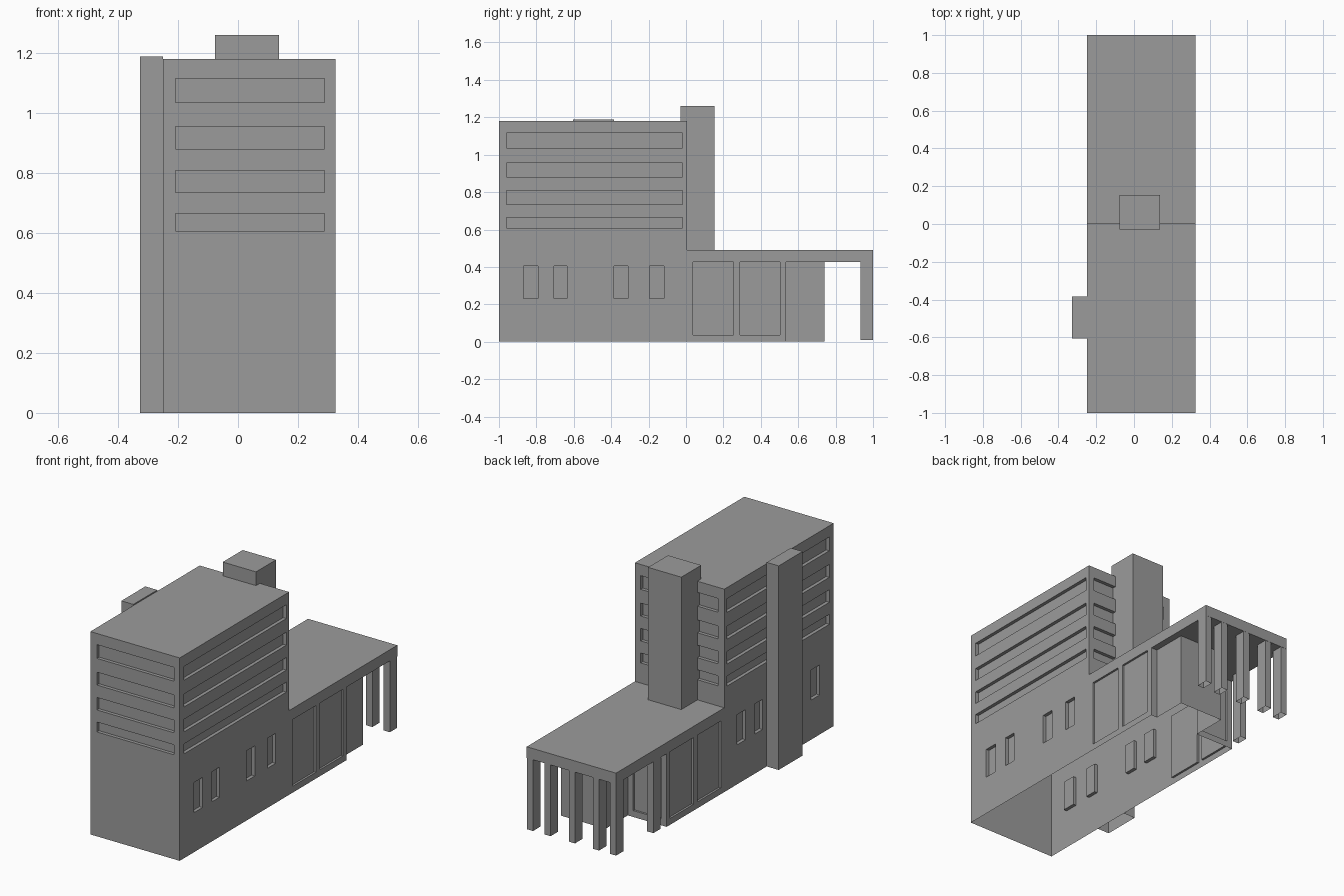
import bpy
import bmesh

cube = bpy.data.objects.get("Cube")
if cube:
    bpy.data.objects.remove(cube, do_unlink=True)

# One concrete colour
grey = bpy.data.materials.new("concrete grey")
grey.use_nodes = True
colour = (0.33, 0.33, 0.33, 1)
grey.diffuse_color = colour
grey.node_tree.nodes["Principled BSDF"].inputs["Base Color"].default_value = colour

LEFT, RIGHT = -0.25, 0.325        # side walls
FRONT, REAR, BACK = -1, 0.005, 1  # tower front, tower rear, canopy end
HALL_END = 0.535
ROOF, SOFFIT, TOP = 0.49, 0.425, 1.18


def add_box(bm, x, y, z):
    verts = [bm.verts.new((a, b, c)) for a in x for b in y for c in z]
    for f in ((0, 1, 3, 2), (4, 6, 7, 5), (0, 4, 5, 1),
              (2, 3, 7, 6), (0, 2, 6, 4), (1, 5, 7, 3)):
        bm.faces.new([verts[i] for i in f])


def open_bottom(bm, level):
    bm.normal_update()
    low = [f for f in bm.faces
           if all(abs(v.co.z - level) < 0.002 for v in f.verts)]
    bmesh.ops.delete(bm, geom=low, context='FACES')


def finish(bm, name):
    bmesh.ops.recalc_face_normals(bm, faces=bm.faces[:])
    mesh = bpy.data.meshes.new(name)
    bm.to_mesh(mesh)
    bm.free()
    mesh.materials.append(grey)
    obj = bpy.data.objects.new(name, mesh)
    bpy.context.collection.objects.link(obj)
    return obj


def box(name, x, y, z, hollow=False):
    bm = bmesh.new()
    add_box(bm, x, y, z)
    if hollow:
        bmesh.ops.recalc_face_normals(bm, faces=bm.faces[:])
        open_bottom(bm, z[0])
    return finish(bm, name)


# Main body: stepped side profile extruded across the width
profile = [(FRONT, 0), (HALL_END, 0), (HALL_END, SOFFIT), (BACK, SOFFIT),
           (BACK, ROOF), (REAR, ROOF), (REAR, TOP), (FRONT, TOP)]
bm = bmesh.new()
side = bm.faces.new([bm.verts.new((LEFT, y, z)) for y, z in profile])
ext = bmesh.ops.extrude_face_region(bm, geom=[side])
bmesh.ops.translate(bm, vec=(RIGHT - LEFT, 0, 0),
                    verts=[v for v in ext["geom"] if isinstance(v, bmesh.types.BMVert)])
body = finish(bm, "building_body")

# Entrance block under the canopy
porch = box("porch_helper", (0, 0.285), (0.5, 0.74), (0, 0.45))

# Cutters for the recessed windows and panels
cut = bmesh.new()
OUT = 0.03


def pocket_x(wall, sign, y, z, depth):
    add_box(cut, sorted((wall - sign * depth, wall + sign * OUT)), y, z)


def pocket_y(wall, sign, x, z, depth):
    add_box(cut, x, sorted((wall - sign * depth, wall + sign * OUT)), z)


# Ribbon windows around all four tower faces
for z in ((0.607, 0.665), (0.735, 0.808), (0.88, 0.955), (1.035, 1.115)):
    pocket_y(FRONT, -1, (-0.208, 0.288), z, 0.02)
    pocket_y(REAR, 1, (-0.208, 0.288), z, 0.02)
    pocket_x(RIGHT, 1, (-0.96, -0.02), z, 0.02)
    pocket_x(LEFT, -1, (-0.96, -0.02), z, 0.02)

# Small lower windows
for y in ((-0.87, -0.79), (-0.705, -0.635), (-0.385, -0.31), (-0.195, -0.118)):
    pocket_x(RIGHT, 1, y, (0.23, 0.405), 0.02)
for y in ((-0.87, -0.79), (-0.68, -0.61), (-0.345, -0.275), (-0.19, -0.11)):
    pocket_x(LEFT, -1, y, (0.23, 0.405), 0.02)

# Large hall panels on both sides, and one beside the entrance
for y in ((0.037, 0.253), (0.29, 0.503)):
    pocket_x(RIGHT, 1, y, (0.037, 0.425), 0.012)
    pocket_x(LEFT, -1, y, (0.037, 0.425), 0.012)
pocket_y(HALL_END, 1, (-0.215, -0.035), (0.037, 0.41), 0.012)
cutters = finish(cut, "window_cutters")

# Join the entrance block, cut the pockets, bake the result
for helper, operation in ((porch, 'UNION'), (cutters, 'DIFFERENCE')):
    helper.hide_render = True
    mod = body.modifiers.new(operation.lower(), 'BOOLEAN')
    mod.operation = operation
    mod.solver = 'EXACT'
    mod.object = helper
bpy.context.view_layer.update()
baked = bpy.data.meshes.new_from_object(
    body.evaluated_get(bpy.context.evaluated_depsgraph_get()))
body.modifiers.clear()
body.data = baked
for helper in (porch, cutters):
    bpy.data.objects.remove(helper, do_unlink=True)

# The shell has no floor
bm = bmesh.new()
bm.from_mesh(baked)
open_bottom(bm, 0)
bm.to_mesh(baked)
bm.free()

# Lift shaft on the low roof and stair shaft on the side wall
box("lift_shaft", (-0.077, 0.137), (-0.03, 0.153), (ROOF, 1.26))
box("stair_shaft", (-0.327, LEFT), (-0.605, -0.385), (0, 1.187), True)

# Canopy columns: a row along the end, one further in at the side
for i, x in enumerate((-0.25, -0.14, 0.015, 0.172, 0.285)):
    box(f"canopy_column_{i + 1}", (x, x + 0.04), (0.932, 0.999), (0.01, SOFFIT), True)
box("side_column", (-0.25, -0.21), (0.59, 0.657), (0.01, SOFFIT), True)
